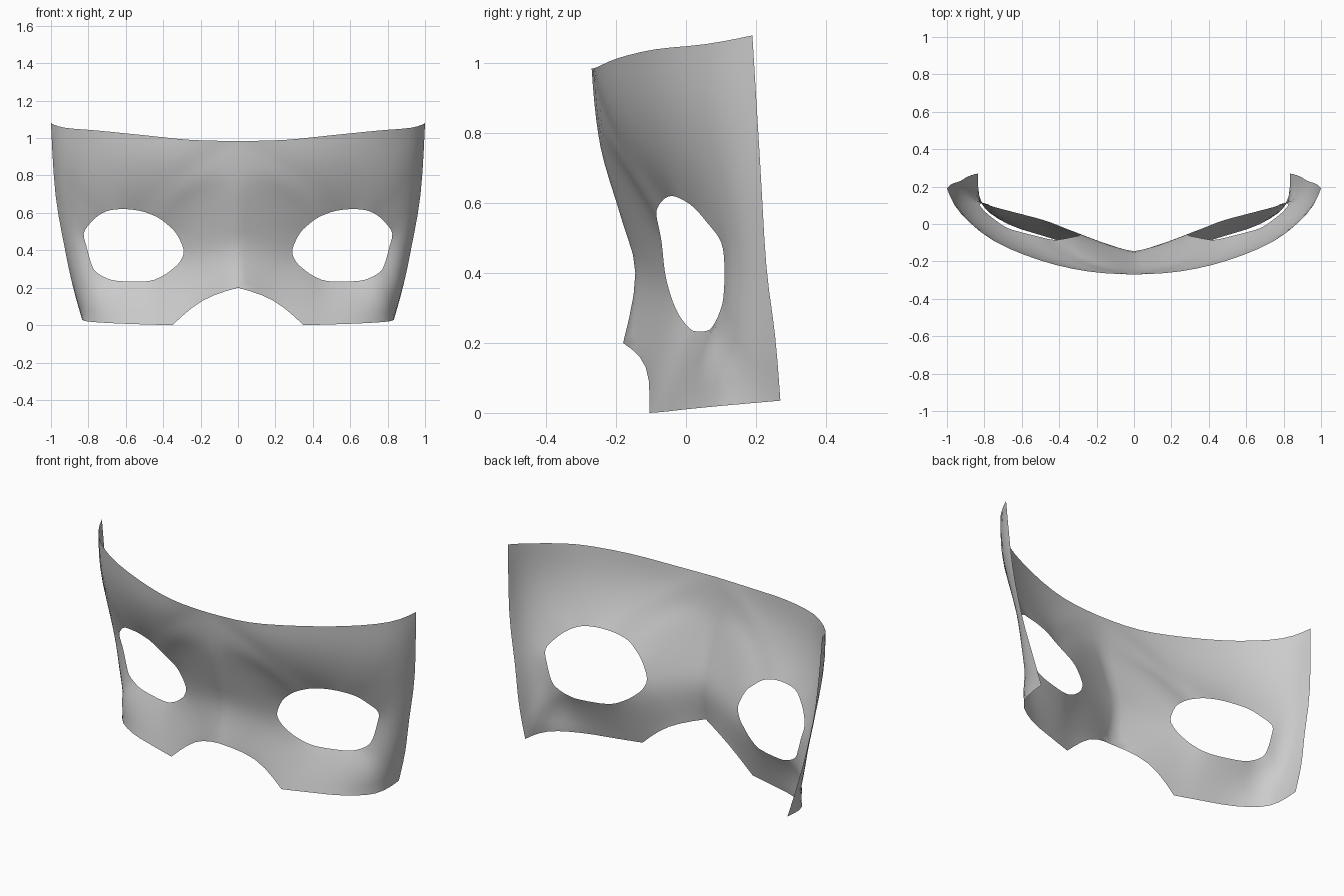
import bpy, bmesh
from mathutils import Vector

if "Cube" in bpy.data.objects:
    bpy.data.objects.remove(bpy.data.objects["Cube"])

SUB, RINGS = 3, 8          # steps between spokes, steps from eye to border

# Right half: matching points (x, y, z) on three loops, clockwise from the nose bridge
eye = [(.29, -.06, .40), (.33, -.07, .49), (.38, -.08, .54), (.42, -.085, .57), (.46, -.08, .59),
       (.52, -.065, .61), (.60, -.045, .62), (.68, -.02, .615), (.74, .02, .59), (.79, .06, .545),
       (.825, .10, .49), (.81, .11, .42), (.785, .107, .33), (.76, .095, .285), (.70, .078, .25),
       (.63, .06, .235), (.48, .02, .235), (.40, -.01, .265), (.35, -.03, .30), (.31, -.045, .34)]
middle = [(.14, -.11, .40), (.15, -.145, .54), (.19, -.185, .69), (.24, -.207, .76), (.30, -.21, .81),
          (.40, -.195, .82), (.55, -.152, .83), (.73, -.075, .83), (.86, .012, .81), (.935, .10, .77),
          (.915, .138, .58), (.887, .15, .43), (.862, .15, .27), (.838, .142, .17), (.772, .062, .14),
          (.65, .018, .12), (.48, -.025, .12), (.37, -.06, .14), (.25, -.085, .20), (.16, -.105, .28)]
border = [(0, -.145, .40), (0, -.183, .55), (0, -.235, .72), (0, -.257, .84), (0, -.27, .985),
          (.25, -.253, .99), (.50, -.195, 1.015), (.75, -.09, 1.04), (.925, .055, 1.055), (1, .19, 1.08),
          (.976, .213, .70), (.928, .23, .42), (.886, .255, .22), (.835, .27, .035), (.808, .10, .02),
          (.67, -.002, .01), (.48, -.065, .003), (.35, -.105, 0), (.19, -.115, .13), (0, -.18, .20)]
CORNERS = {4, 9, 13, 17, 19}


def smooth_loop(points, corners=()):
    """Closed Catmull-Rom loop that stays sharp at the given corners."""
    p = [Vector(q) for q in points]
    n, out = len(p), []
    for i in range(n):
        j = (i + 1) % n
        a, b = p[i], p[j]
        ta, tb = (b - p[i - 1]) / 2, (p[(j + 1) % n] - a) / 2
        if i in corners and j in corners:
            ta = tb = b - a
        elif i in corners:
            ta = (b - a) * 1.5 - tb / 2
        elif j in corners:
            tb = (b - a) * 1.5 - ta / 2
        for k in range(SUB):
            t = k / SUB
            out.append(a * (2*t**3 - 3*t*t + 1) + ta * (t**3 - 2*t*t + t)
                       + b * (3*t*t - 2*t**3) + tb * (t**3 - t*t))
    return out


# Sheet lofted from the eye opening through the middle loop to the border
loops = list(zip(smooth_loop(eye), smooth_loop(middle), smooth_loop(border, CORNERS)))
bm = bmesh.new()
rings = []
for r in range(RINGS + 1):
    t = r / RINGS
    ring = []
    for e, m, b in loops:
        co = e * (1 - t) * (1 - 2*t) + m * 4 * t * (1 - t) + b * t * (2*t - 1)
        co.z = max(co.z, 0)
        ring.append(bm.verts.new(co))
    rings.append(ring)
n = len(loops)
for inner, outer in zip(rings, rings[1:]):
    for i in range(n):
        j = (i + 1) % n
        bm.faces.new((inner[i], inner[j], outer[j], outer[i]))

# Ease out small creases inside the sheet, leaving its edges fixed
inside = [v for ring in rings[1:-1] for v in ring]
for _ in range(2):
    bmesh.ops.smooth_vert(bm, verts=inside, factor=0.5,
                          use_axis_x=True, use_axis_y=True, use_axis_z=True)
bm.normal_update()
if sum(f.normal.y * f.calc_area() for f in bm.faces) > 0:
    bmesh.ops.reverse_faces(bm, faces=bm.faces[:])

mesh = bpy.data.meshes.new("eye_mask")
bm.to_mesh(mesh)
bm.free()
mask = bpy.data.objects.new("eye_mask", mesh)
bpy.context.collection.objects.link(mask)
for poly in mesh.polygons:
    poly.use_smooth = True

# Left half
mirror = mask.modifiers.new("mirror", 'MIRROR')
mirror.use_axis = (True, False, False)
mirror.use_clip = True
mirror.merge_threshold = 0.001
